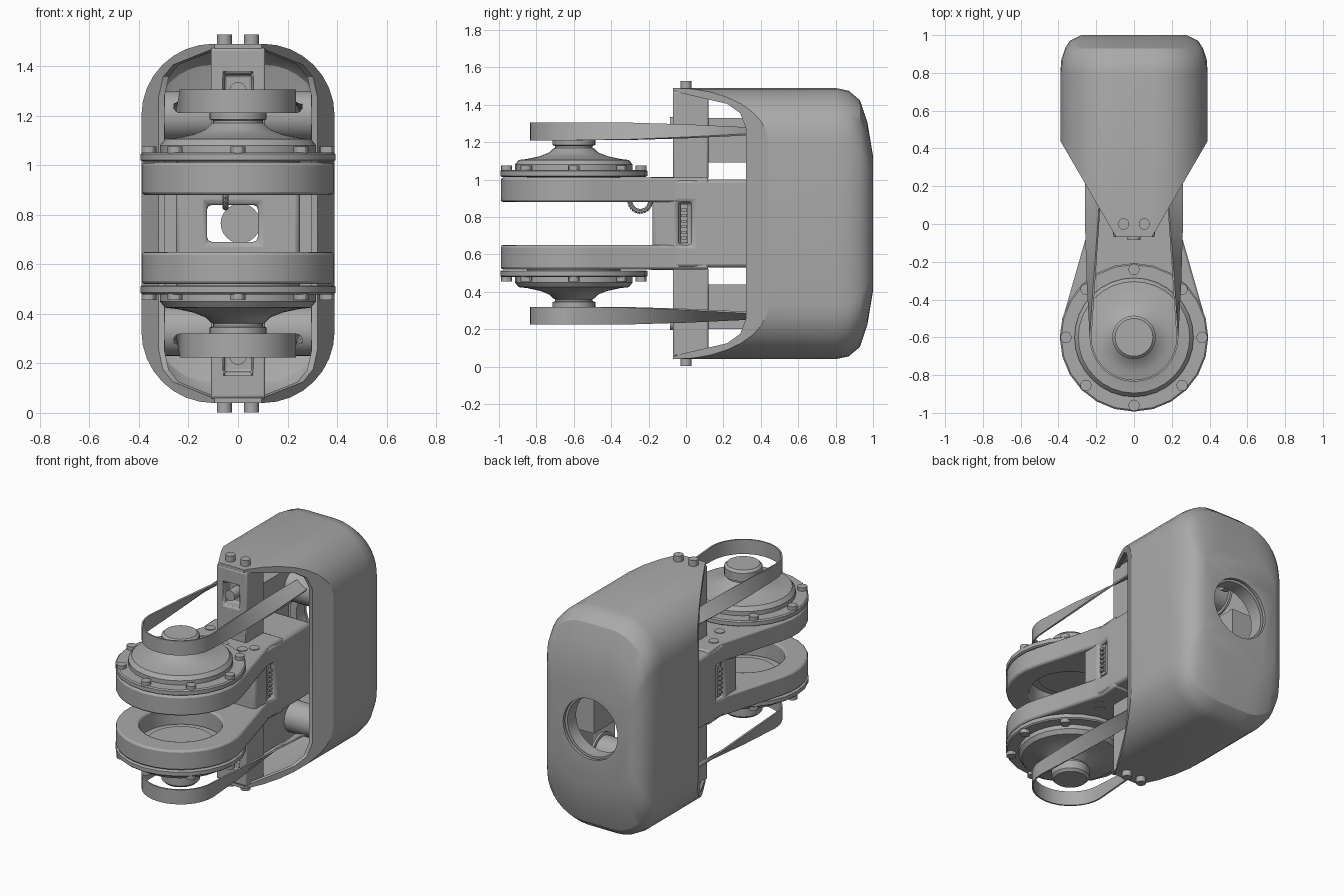
import bpy, bmesh
from math import pi, sin, cos, radians
from mathutils import Vector, Matrix

cube = bpy.data.objects.get("Cube")
if cube:
    bpy.data.objects.remove(cube, do_unlink=True)

MID = 0.765      # height of the mirror plane
HUB_Y = -0.6     # joint axis

grey = bpy.data.materials.new("machine grey")
grey.use_nodes = True
grey.diffuse_color = (0.4, 0.4, 0.4, 1)
grey.node_tree.nodes["Principled BSDF"].inputs["Base Color"].default_value = (0.4, 0.4, 0.4, 1)


def finish(name, bm, bevel=0):
    bmesh.ops.recalc_face_normals(bm, faces=bm.faces)
    me = bpy.data.meshes.new(name)
    bm.to_mesh(me)
    bm.free()
    me.materials.append(grey)
    ob = bpy.data.objects.new(name, me)
    bpy.context.collection.objects.link(ob)
    if bevel:
        mod = ob.modifiers.new("bevel", 'BEVEL')
        mod.width, mod.segments, mod.limit_method = bevel, 2, 'ANGLE'
    return ob


def activate(ob):
    bpy.ops.object.select_all(action='DESELECT')
    ob.select_set(True)
    bpy.context.view_layer.objects.active = ob


def cut(ob, cutter):
    mod = ob.modifiers.new("cut", 'BOOLEAN')
    mod.operation, mod.solver, mod.object = 'DIFFERENCE', 'EXACT', cutter
    activate(ob)
    bpy.ops.object.modifier_move_to_index(modifier="cut", index=0)
    bpy.ops.object.modifier_apply(modifier="cut")
    bpy.data.objects.remove(cutter, do_unlink=True)


def pair(ob):
    """Keep the upper part and add its copy below the mid plane."""
    base = ob.name
    ob.name = "upper_" + base
    bm = bmesh.new()
    bm.from_mesh(ob.data)
    for v in bm.verts:
        v.co.z = 2 * MID - v.co.z
    low = finish("lower_" + base, bm)
    for m in ob.modifiers:
        n = low.modifiers.new(m.name, m.type)
        n.width, n.segments, n.limit_method = m.width, m.segments, m.limit_method


def box(bm, x, y, z):
    mat = Matrix.Translation([(a[0] + a[1]) / 2 for a in (x, y, z)])
    size = Matrix.Diagonal([a[1] - a[0] for a in (x, y, z)] + [1])
    bmesh.ops.create_cube(bm, size=1, matrix=mat @ size)
    return bm


def rod(bm, start, end, r, n=24):
    a, b = Vector(start), Vector(end)
    turn = (b - a).to_track_quat('Z', 'Y').to_matrix().to_4x4()
    bmesh.ops.create_cone(bm, cap_ends=True, segments=n, radius1=r, radius2=r,
                          depth=(b - a).length, matrix=Matrix.Translation((a + b) / 2) @ turn)
    return bm


def prism(bm, points, step):
    f = bm.faces.new([bm.verts.new(p) for p in points])
    ext = bmesh.ops.extrude_face_region(bm, geom=[f])
    bmesh.ops.translate(bm, vec=step, verts=[v for v in ext["geom"] if isinstance(v, bmesh.types.BMVert)])
    return bm


def lathe(profile, n):
    bm = bmesh.new()
    vs = [bm.verts.new((r, HUB_Y, z)) for r, z in profile]
    es = [bm.edges.new(e) for e in zip(vs, vs[1:])]
    bmesh.ops.spin(bm, geom=vs + es, cent=(0, HUB_Y, 0), axis=(0, 0, 1), angle=2 * pi, steps=n)
    bmesh.ops.remove_doubles(bm, verts=bm.verts, dist=0.0005)
    return bm


# Rear shell: rounded sections lofted along y, tapered towards the front
def shell_solid(t):
    bm, rings = bmesh.new(), []
    stations = [(-0.07 - 4 * t, .39, .725, .29), (.8, .39, .725, .29), (.87, .385, .71, .28),
                (.93, .365, .66, .26), (.97, .34, .54, .23), (1.0, .28, .36, .16)]
    for y, a, b, r in stations:
        ring = []
        for sx, sz, a0 in ((1, 1, 0), (-1, 1, 90), (-1, -1, 180), (1, -1, 270)):
            for k in range(9):
                th = radians(a0 + k * 11.25)
                ring.append(bm.verts.new((sx * (a - r) + (r - t) * cos(th), y - (t if y > 0 else 0),
                                          MID + sz * (b - r) + (r - t) * sin(th))))
        rings.append(ring)
    for p, q in zip(rings, rings[1:]):
        for i in range(len(p)):
            j = (i + 1) % len(p)
            bm.faces.new((p[i], p[j], q[j], q[i]))
    bm.faces.new(rings[0])
    bm.faces.new(rings[-1])
    for s in (1, -1):
        normal = Vector((s * 0.5, -0.29, 0)).normalized()
        res = bmesh.ops.bisect_plane(bm, geom=bm.verts[:] + bm.edges[:] + bm.faces[:], dist=1e-5,
                                     plane_co=Vector((s * .39, .44, 0)) - normal * t,
                                     plane_no=normal, clear_outer=True)
        bmesh.ops.holes_fill(bm, edges=[e for e in res["geom_cut"] if isinstance(e, bmesh.types.BMEdge)])
    return bm


shell = finish("rear_shell", shell_solid(0))
cut(shell, finish("inner", shell_solid(0.02)))
side = [(-.3, .705), (-.06, .705), (.22, .64), (.29, .59), (.32, .51)]
opening = [(-.5, y, MID + z) for y, z in side] + [(-.5, y, MID - z) for y, z in reversed(side)]
cut(shell, finish("opening", prism(bmesh.new(), opening, (1, 0, 0))))
cut(shell, finish("bore", rod(bmesh.new(), (0, .85, MID), (0, 1.1, MID), .2, 32)))

# Fork arms: round end tapering to the centre block
outline = [(.25, .12), (.24, -.02)]
outline += [(.39 * cos(radians(a)), HUB_Y + .39 * sin(radians(a))) for a in range(18, -199, -12)]
outline += [(-.24, -.02), (-.25, .12)]
arm = finish("fork_arm", prism(bmesh.new(), [(x, y, .88) for x, y in outline], (0, 0, .13)), .012)
cut(arm, finish("hole", rod(bmesh.new(), (0, HUB_Y, .8), (0, HUB_Y, 1.1), .25, 32)))
pair(arm)

# Joint flange, hub and bolts
pair(finish("joint_flange", lathe([(.25, 1.015), (.385, 1.015), (.393, 1.02), (.393, 1.045),
                                   (.385, 1.052), (.25, 1.052), (.25, 1.015)], 24)))
pair(finish("joint_hub", lathe([(0, .99), (.2, .99), (.2, 1.0), (.25, 1.0), (.25, 1.05), (.315, 1.05), (.315, 1.08),
                                (.295, 1.105), (.25, 1.11), (.18, 1.125), (.13, 1.145), (.11, 1.165),
                                (.1, 1.17), (.1, 1.18), (.115, 1.185), (.115, 1.24), (.1, 1.255),
                                (0, 1.255)], 32)))
bm = bmesh.new()
for k in range(8):
    x, y = .36 * cos(k * pi / 4), HUB_Y + .36 * sin(k * pi / 4)
    rod(bm, (x, y, 1.04), (x, y, 1.075), .03, 12)
for x, y in ((-.14, -.155), (0, -.155), (.14, -.155), (-.19, -.02), (.19, -.1)):
    rod(bm, (x, y, 1.0), (x, y, 1.014), .032, 16)
pair(finish("arm_bolts", bm))

# Drive belts: a loop round the hub whose sides twist flat towards the rear
path = [(.21, .6, 90), (.215, .3, 67), (.222, 0, 45), (.228, -.3, 22)]
track = [(x, y, s) for x, y, s in path]
loop = [(Vector((x, y, 1.258)), Vector((1, 0, 0)), tw) for x, y, tw in track]
arc = []
for k in range(17):
    d = Vector((cos(k * pi / 16), -sin(k * pi / 16), 0))
    arc.append((Vector((0, HUB_Y, 1.258)) + d * .23, d, 0))
loop += arc + [(Vector((-p.x, p.y, p.z)), -d, tw) for p, d, tw in reversed(loop)]
bm, prev = bmesh.new(), None
for p, d, tw in loop:
    c, s = cos(radians(tw)), sin(radians(tw))
    up = Vector((0, 0, c)) - d * s
    out = d * c + Vector((0, 0, s))
    ring = [bm.verts.new(p + up * u * .048 + out * o * .005) for u, o in ((1, 1), (1, -1), (-1, -1), (-1, 1))]
    if prev:
        for i in range(4):
            bm.faces.new((prev[i], prev[i - 1], ring[i - 1], ring[i]))
    else:
        bm.faces.new(ring)
    prev = ring
bm.faces.new(prev)
pair(finish("drive_belt", bm))

# Spine posts with a tension slot, knob and lid bolts
post = finish("spine_post", box(bmesh.new(), (-.11, .11), (-.07, .12), (1.0, 1.475)), .015)
slot = box(bmesh.new(), (-.055, .055), (-.2, 0), (1.22, 1.365))
cut(post, finish("slot", slot))
cut(post, finish("slot_end", rod(bmesh.new(), (0, -.2, 1.365), (0, 0, 1.365), .055)))
pair(post)
bm = rod(bmesh.new(), (0, -.085, 1.3), (0, .02, 1.3), .035)
for x in (-.055, .055):
    rod(bm, (x, 0, 1.46), (x, 0, 1.528), .03, 16)
pair(finish("post_screws", bm))

# Centre block with a window through it and side recesses
block = finish("centre_block", box(bmesh.new(), (-.25, .25), (-.18, .42), (.53, 1.0)), .02)
cut(block, finish("window", box(bmesh.new(), (-.125, .08), (-.4, .6), (.69, .84))))
for s in (-1, 1):
    cut(block, finish("recess", box(bmesh.new(), sorted((s * .2, s * .3)), (-.04, .03), (.65, .88))))
bm = bmesh.new()
for s in (-1, 1):
    box(bm, sorted((s * .19, s * .235)), (-.03, .01), (.66, .87))
    for k in range(6):
        box(bm, sorted((s * .23, s * .25)), (-.025, .005), (.68 + k * .03, .695 + k * .03))
finish("side_connectors", bm)
finish("centre_shaft", rod(bmesh.new(), (.01, .1, MID), (.01, .6, MID), .08))

# Cable hook under the upper arm
bm = bmesh.new()
hook = []
for k in range(13):
    a = pi + k * pi / 12
    hook.append(Vector((-.05, -.245 + .055 * cos(a), .885 + .055 * sin(a))))
for a, b in zip(hook, hook[1:]):
    rod(bm, a, b, .013, 10)
finish("cable_hook", bm)

# Motors inside the shell, their brackets and rear bearing ring
bm = box(bmesh.new(), (-.1, .1), (.11, .5), (1.09, 1.33))
for s in (-1, 1):
    rod(bm, (s * .09, .44, 1.2), (s * .3, .44, 1.2), .1, 32)
    rod(bm, (s * .295, .44, 1.2), (s * .31, .44, 1.2), .12, 32)
    rod(bm, (s * .2, .6, 1.2), (s * .24, .6, 1.2), .05)
pair(finish("motor", bm))
ring = finish("rear_ring", rod(bmesh.new(), (0, .88, MID), (0, .97, MID), .235, 32))
cut(ring, finish("ring_bore", rod(bmesh.new(), (0, .8, MID), (0, 1.1, MID), .19, 32)))
bm = bmesh.new()
for s in (-1, 1):
    box(bm, sorted((s * .15, s * .3)), (.4, .75), (.6, .93))
finish("inner_housing", bm)

for ob in bpy.context.collection.objects:
    if ob.type == 'MESH' and grey.name in ob.data.materials:
        activate(ob)
        bpy.ops.object.shade_smooth_by_angle(angle=radians(30))
